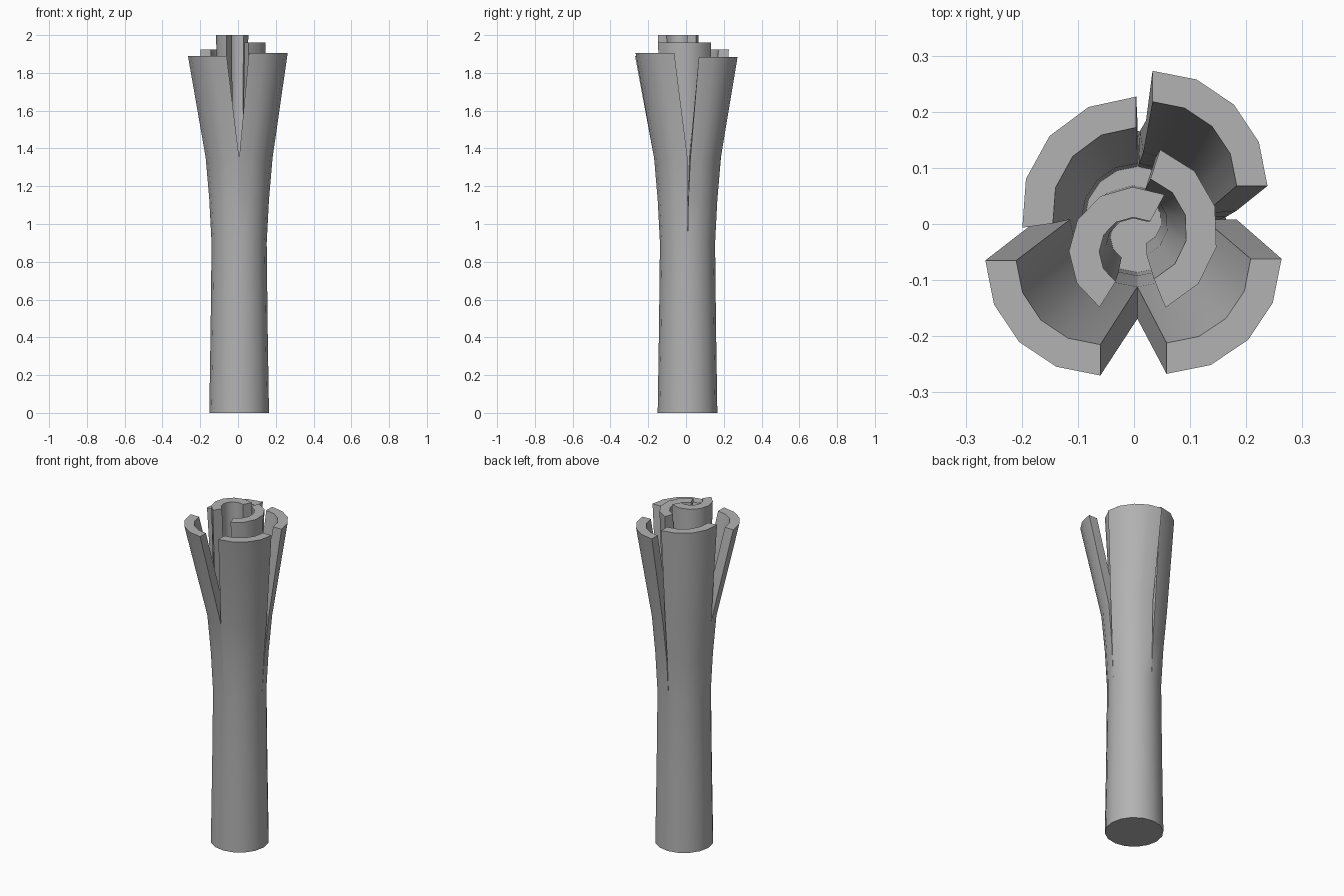
import bpy, bmesh
from math import cos, sin, radians

cube = bpy.data.objects.get("Cube")
if cube:
    bpy.data.objects.remove(cube, do_unlink=True)

grey = bpy.data.materials.new("plain grey")
grey.use_nodes = True
colour = (0.45, 0.45, 0.45, 1)
grey.diffuse_color = colour
grey.node_tree.nodes["Principled BSDF"].inputs["Base Color"].default_value = colour

AXIS = (0.006, 0.008)
SPLIT = 0.9          # height where the stalk divides into leaves
MID = 1.35           # height where the leaves bend outwards
WAIST = 0.146        # stalk radius at the split


def arc(centre, radius, start, end, z, steps):
    """Points along a horizontal arc."""
    angles = [radians(start + (end - start) * i / steps) for i in range(steps + 1)]
    return [(centre[0] + radius * cos(a), centre[1] + radius * sin(a), z) for a in angles]


def loft(bm, rings, cap_bottom=True, cap_top=True):
    """Skin a stack of closed rings."""
    rows = [[bm.verts.new(p) for p in ring] for ring in rings]
    n = len(rows[0])
    for low, high in zip(rows, rows[1:]):
        for i in range(n):
            j = (i + 1) % n
            bm.faces.new((low[i], low[j], high[j], high[i]))
    if cap_bottom:
        bm.faces.new(rows[0][::-1])
    if cap_top:
        bm.faces.new(rows[-1])


def leaf(bm, sections, steps, cap_bottom):
    """Curved leaf; a section is centre, outer radius, inner radius, start, end, z."""
    rings = [arc(c, outer, a, b, z, steps) + arc(c, inner, a, b, z, steps)[::-1]
             for c, outer, inner, a, b, z in sections]
    loft(bm, rings, cap_bottom)


def finish(name, bm):
    bmesh.ops.remove_doubles(bm, verts=bm.verts, dist=0.0001)
    bmesh.ops.recalc_face_normals(bm, faces=bm.faces)
    mesh = bpy.data.meshes.new(name)
    bm.to_mesh(mesh)
    bm.free()
    obj = bpy.data.objects.new(name, mesh)
    bpy.context.collection.objects.link(obj)
    mesh.materials.append(grey)
    bpy.ops.object.select_all(action="DESELECT")
    obj.select_set(True)
    bpy.context.view_layer.objects.active = obj
    bpy.ops.object.shade_smooth_by_angle(angle=radians(30))


# Stalk, welded to four outer leaves
bm = bmesh.new()
profile = [(0, 0.158), (0.45, 0.151), (SPLIT, WAIST)]
loft(bm, [arc(AXIS, r, 0, 360, z, 16)[:-1] for z, r in profile], cap_top=False)

# Tip centre, tip height, start angle, end angle, opening at the bend
outer_leaves = [
    ((0.033, 0.068), 1.885, 0, 90, 5),
    ((0.004, 0.022), 1.925, 90, 188, 0),
    ((-0.06, -0.065), 1.89, 180, 270, 0),
    ((0.058, -0.062), 1.905, 270, 360, 0),
]
for index, (tip, height, start, end, gap) in enumerate(outer_leaves):
    first = index * 90
    leaf(bm, [
        (AXIS, WAIST, 0.09, first, first + 90, SPLIT),
        (AXIS, 0.158, 0.1, first + gap / 3, first + 90 - gap / 3, 1.13),
        (AXIS, 0.177, 0.12, first + gap, first + 90 - gap, MID),
        (tip, 0.205, 0.15, start, end, height),
    ], 4, False)
finish("stalk_and_outer_leaves", bm)

# Solid heart that closes the stalk between the leaves
bm = bmesh.new()
loft(bm, [arc(AXIS, 0.1, 0, 360, z, 16)[:-1] for z in (0.8, 1.0)])
finish("stalk_heart", bm)

# Two upright inner leaves wrapped around each other
bm = bmesh.new()
leaf(bm, [(AXIS, 0.1, 0.04, -68, 72, SPLIT),
          ((0, 0), 0.125, 0.06, -68, 72, MID),
          ((0, -0.01), 0.15, 0.095, -68, 72, 1.96)], 5, True)
finish("inner_leaf_right", bm)

bm = bmesh.new()
leaf(bm, [((0, -0.02), 0.09, 0.04, 62, 238, SPLIT),
          ((0, -0.04), 0.105, 0.05, 62, 238, MID),
          ((0, -0.05), 0.116, 0.062, 62, 238, 2)], 6, True)
finish("inner_leaf_left", bm)
